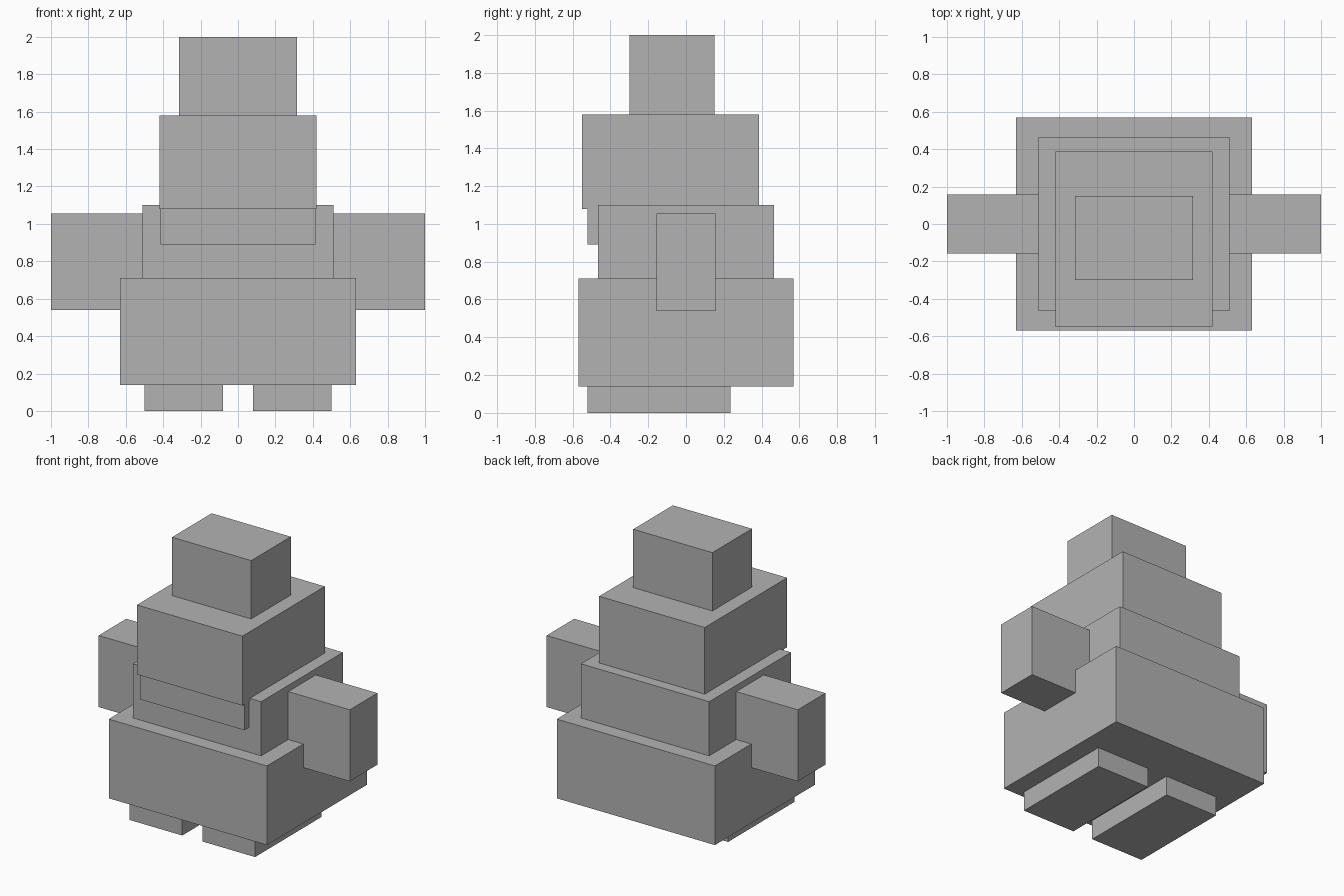
import bpy
import bmesh
from mathutils import Vector

cube = bpy.data.objects.get("Cube")
if cube:
    bpy.data.objects.remove(cube, do_unlink=True)

# Single flat grey
grey = bpy.data.materials.new("plain grey")
grey.use_nodes = True
colour = (0.45, 0.45, 0.45, 1)
grey.diffuse_color = colour
for node in grey.node_tree.nodes:
    if node.type == 'BSDF_PRINCIPLED':
        node.inputs["Base Color"].default_value = colour


def block(name, x, y, z):
    """Flat-sided box from its (low, high) range on each axis."""
    low, high = (Vector(corner) for corner in zip(x, y, z))
    bm = bmesh.new()
    bmesh.ops.create_cube(bm, size=1)
    bmesh.ops.scale(bm, vec=high - low, verts=bm.verts)
    mesh = bpy.data.meshes.new(name)
    bm.to_mesh(mesh)
    bm.free()
    mesh.materials.append(grey)
    obj = bpy.data.objects.new(name, mesh)
    obj.location = (low + high) / 2
    bpy.context.collection.objects.link(obj)
    return obj


def centred(name, half_width, y, z):
    return block(name, (-half_width, half_width), y, z)


def pair(name, x, y, z):
    """Matching blocks on the left (+x) and right (-x)."""
    block("left_" + name, x, y, z)
    block("right_" + name, (-x[1], -x[0]), y, z)


# Stacked body
centred("lower_body", 0.63, (-0.57, 0.57), (0.14, 0.71))
centred("chest", 0.51, (-0.465, 0.465), (0.71, 1.1))

# Head, jaw and the block on top
centred("jaw", 0.415, (-0.52, 0.35), (0.89, 1.08))
centred("head", 0.42, (-0.55, 0.387), (1.08, 1.58))
centred("head_top", 0.315, (-0.3, 0.15), (1.58, 2.0))

# Limbs
pair("arm", (0.51, 1.0), (-0.157, 0.157), (0.54, 1.055))
pair("foot", (0.08, 0.5), (-0.52, 0.235), (0, 0.14))
